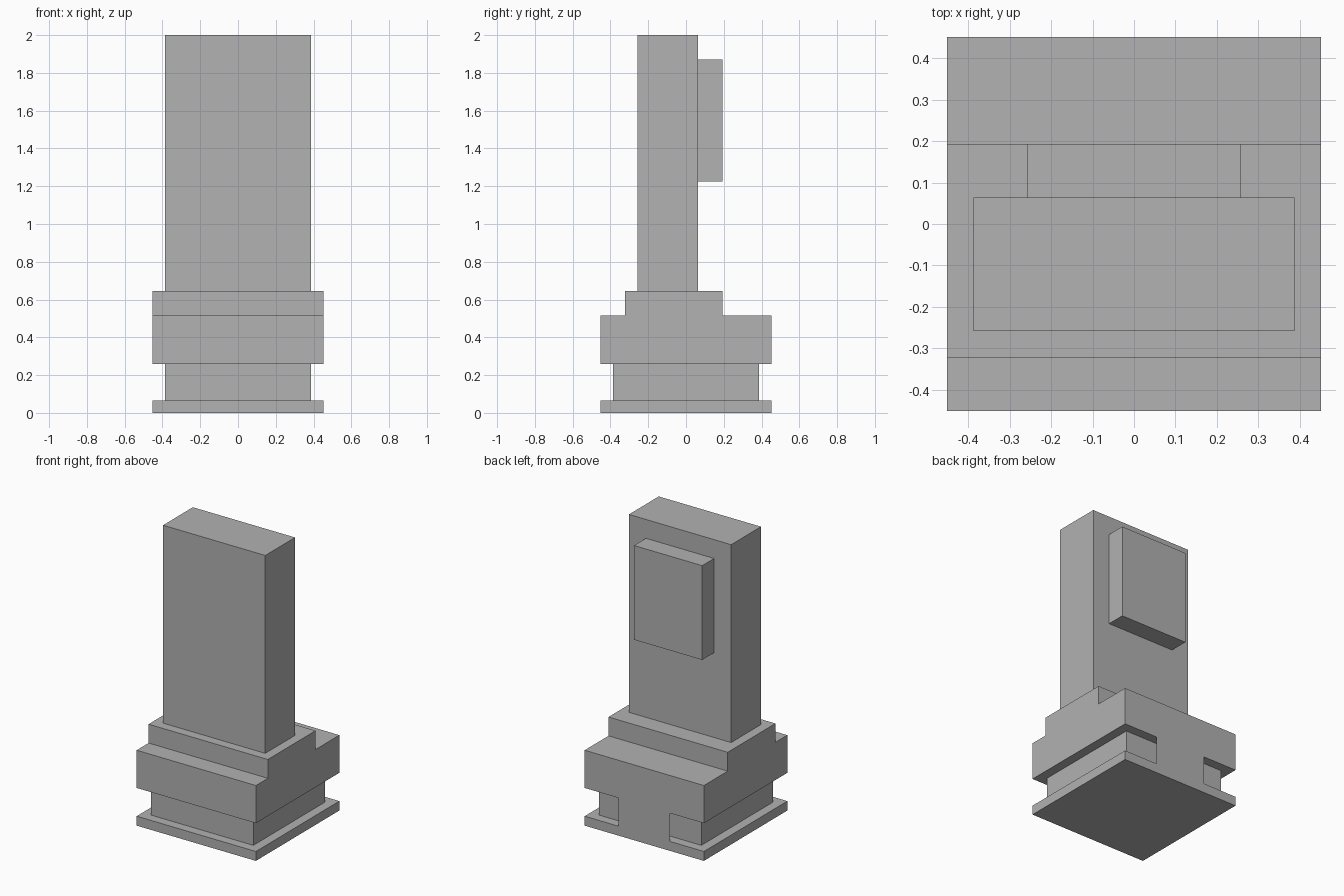
import bpy
import bmesh

default = bpy.data.objects.get("Cube")
if default:
    bpy.data.objects.remove(default, do_unlink=True)

U = 2 / 31  # grid unit: the model is 31 units tall

# Plain grey material
grey = bpy.data.materials.new("grey")
grey.use_nodes = True
colour = (0.445, 0.445, 0.445, 1)
grey.diffuse_color = colour
grey.node_tree.nodes["Principled BSDF"].inputs["Base Color"].default_value = colour


def add_object(name, bm):
    mesh = bpy.data.meshes.new(name)
    bm.to_mesh(mesh)
    bm.free()
    mesh.materials.append(grey)
    obj = bpy.data.objects.new(name, mesh)
    bpy.context.collection.objects.link(obj)
    return obj


def block(name, half_width, y, z):
    """Box centred on x, spanning the given y and z ranges in units."""
    bm = bmesh.new()
    bmesh.ops.create_cube(bm, size=1)
    for v in bm.verts:
        v.co = (2 * half_width * U * v.co.x,
                y[v.co.y > 0] * U,
                z[v.co.z > 0] * U)
    return add_object(name, bm)


# Stepped pedestal
block("base_plate", 7, (-7, 7), (0, 1))
block("recessed_neck", 6, (-6, 6), (1, 4))
block("pedestal_block", 7, (-7, 7), (4, 8))
block("upper_step", 7, (-5, 3), (8, 10))

# Upright slab with its raised back panel
block("upright_slab", 6, (-4, 1), (10, 31))
block("back_panel", 4, (1, 3), (19, 29))

# Single-face sheet bridging the recess, flush with the back
bm = bmesh.new()
corners = [(3, 1), (-3, 1), (-3, 4), (3, 4)]
bm.faces.new([bm.verts.new((x * U, 7 * U, z * U)) for x, z in corners])
add_object("back_sheet", bm)
